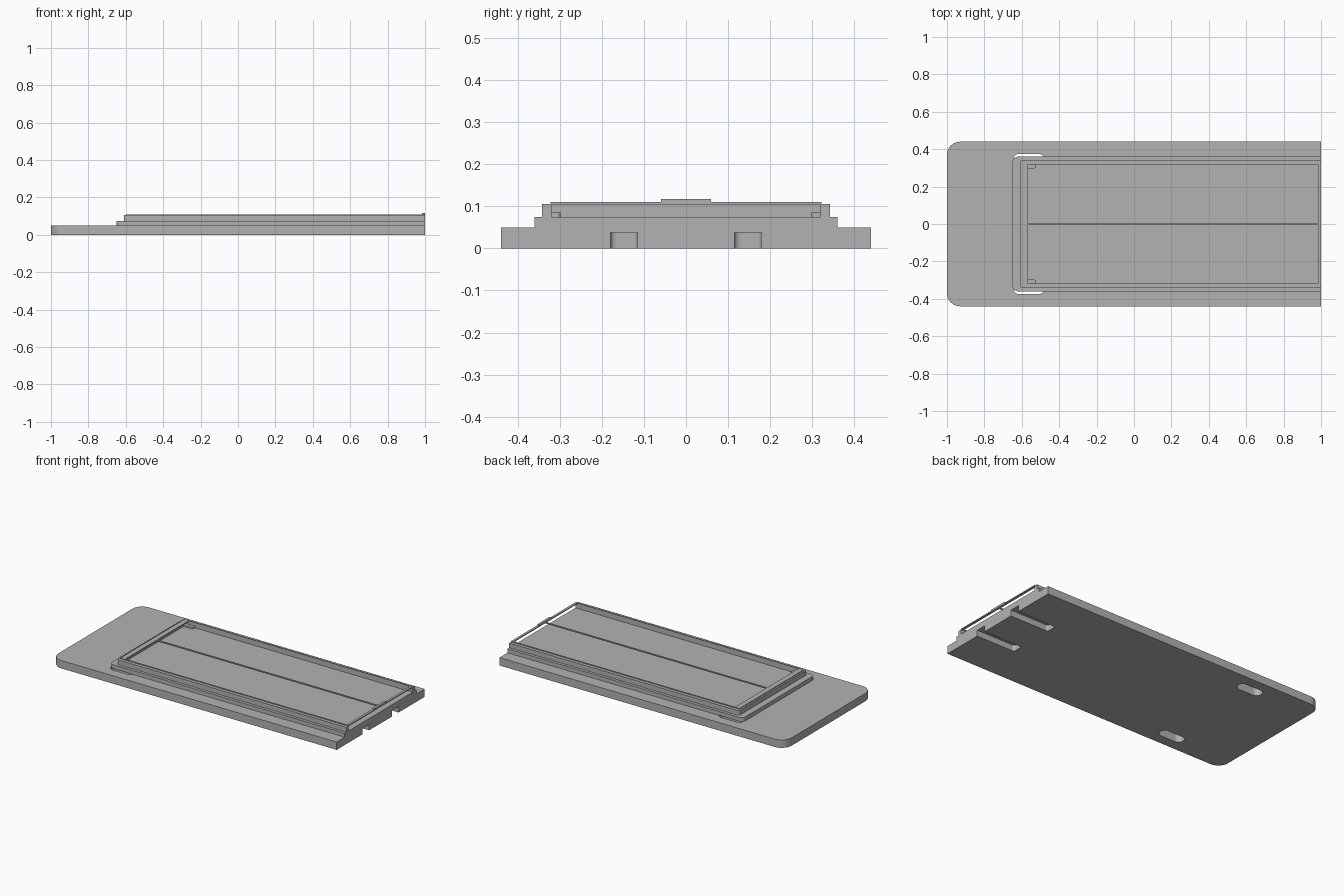
import bpy, bmesh, math

cube = bpy.data.objects.get("Cube")
if cube:
    bpy.data.objects.remove(cube, do_unlink=True)

grey = bpy.data.materials.new("plain_grey")
grey.use_nodes = True
grey.diffuse_color = (0.45, 0.45, 0.45, 1)
grey.node_tree.nodes["Principled BSDF"].inputs["Base Color"].default_value = (0.45, 0.45, 0.45, 1)


def outline(x0, x1, y0, y1, r_left=0, r_right=0, steps=8):
    """Rectangle whose left and right corner pairs may be rounded."""
    pts = []
    for cx, cy, r, start in ((x0, y0, r_left, 180), (x1, y0, r_right, 270),
                             (x1, y1, r_right, 0), (x0, y1, r_left, 90)):
        if r == 0:
            pts.append((cx, cy))
            continue
        mx = cx + r if cx == x0 else cx - r
        my = cy + r if cy == y0 else cy - r
        for i in range(steps + 1):
            a = math.radians(start + 90 * i / steps)
            pts.append((mx + r * math.cos(a), my + r * math.sin(a)))
    return pts


def prism(name, outlines, z0, z1):
    """Extrude one or more outlines from z0 to z1 as one object."""
    bm = bmesh.new()
    for pts in outlines:
        face = bm.faces.new([bm.verts.new((x, y, z0)) for x, y in pts])
        up = bmesh.ops.extrude_face_region(bm, geom=[face])
        verts = [v for v in up["geom"] if isinstance(v, bmesh.types.BMVert)]
        bmesh.ops.translate(bm, verts=verts, vec=(0, 0, z1 - z0))
    bmesh.ops.recalc_face_normals(bm, faces=bm.faces)
    mesh = bpy.data.meshes.new(name)
    bm.to_mesh(mesh)
    bm.free()
    mesh.materials.append(grey)
    obj = bpy.data.objects.new(name, mesh)
    bpy.context.collection.objects.link(obj)
    return obj


def cut(target, cutter):
    mod = target.modifiers.new(cutter.name, "BOOLEAN")
    mod.operation = "DIFFERENCE"
    mod.solver = "EXACT"
    mod.object = cutter
    cutter.hide_render = True
    cutter.hide_set(True)


# Base slab and the raised step on it
base = prism("base_slab", [outline(-1, 1, -0.44, 0.44, 0.07)], 0, 0.05)
prism("raised_step", [outline(-0.65, 1, -0.36, 0.36, 0.03)], 0.05, 0.075)

# Slots in the underside: open at the right end, and through slots near the left
for side, label in ((1, "back"), (-1, "front")):
    ya, yb = sorted((side * 0.115, side * 0.18))
    cut(base, prism("end_slot_cutter_" + label,
                    [outline(0.73, 1.1, ya, yb, 0.015)], -0.05, 0.038))
    ya, yb = sorted((side * 0.308, side * 0.375))
    cut(base, prism("through_slot_cutter_" + label,
                    [outline(-0.645, -0.48, ya, yb, 0.03, 0.03)], -0.05, 0.1))

# U-shaped wall, open at the right end
outer = outline(-0.61, 1, -0.342, 0.342, 0.015)
n = len(outer) // 2
wall = outer[:n] + [(1, 0.32 * -1), (-0.59, -0.32), (-0.59, 0.32), (1, 0.32)] + outer[n:]
wall = (outer[:10] + [(1, -0.32), (-0.59, -0.32), (-0.59, 0.32), (1, 0.32)] + outer[10:])
prism("frame_wall", [wall], 0.075, 0.105)

# Small blocks in the inner corners
prism("corner_blocks", [outline(-0.6, -0.525, 0.298, 0.325, 0, 0.008),
                        outline(-0.6, -0.525, -0.325, -0.298, 0, 0.008)], 0.075, 0.085)

# Thin top frame with a centre strut and a pull tab
prism("top_frame", [outline(-0.6, -0.567, -0.322, 0.322),
                    outline(0.985, 1, -0.322, 0.322),
                    outline(-0.567, 0.985, 0.317, 0.322),
                    outline(-0.567, 0.985, -0.322, -0.317),
                    outline(-0.567, 0.985, -0.006, 0.004)], 0.104, 0.11)
prism("pull_tab", [outline(0.985, 1, -0.06, 0.06)], 0.11, 0.117)
